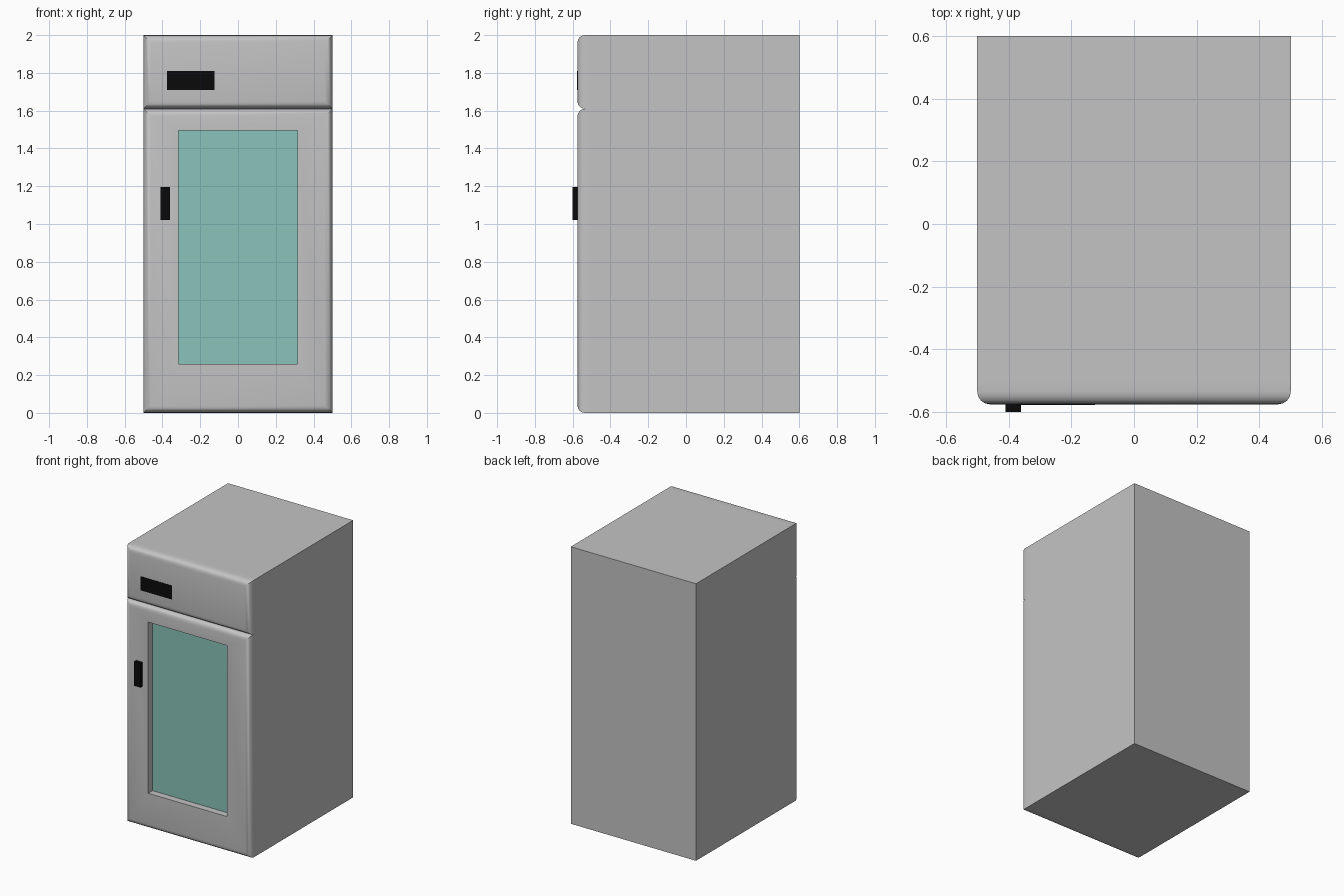
import bpy
import bmesh
from mathutils import Vector

if "Cube" in bpy.data.objects:
    bpy.data.objects.remove(bpy.data.objects["Cube"], do_unlink=True)


def material(name, rgb):
    mat = bpy.data.materials.new(name)
    mat.use_nodes = True
    mat.diffuse_color = (*rgb, 1)
    mat.node_tree.nodes["Principled BSDF"].inputs["Base Color"].default_value = (*rgb, 1)
    return mat


STEEL = material("brushed_grey", (0.55, 0.55, 0.55))
GLASS = material("teal_glass", (0.25, 0.55, 0.49))
BLACK = material("black_plastic", (0.003, 0.003, 0.003))

HALF_W, BACK, FRONT, SEAM_Y = 0.5, 0.6, -0.575, -0.5
SPLIT, TOP, ROUND = 1.61, 2.0, 0.04


def box_mesh(low, high):
    low, high = Vector(low), Vector(high)
    bm = bmesh.new()
    bmesh.ops.create_cube(bm, size=1)
    for v in bm.verts:
        v.co = (low + high) / 2 + v.co * (high - low)
    return bm


def round_front(bm, radius):
    edges = [e for e in bm.edges if all(v.co.y < FRONT + 0.001 for v in e.verts)]
    bmesh.ops.bevel(bm, geom=edges, offset=radius, segments=4, profile=0.5, affect='EDGES')


def finish(bm, name, *mats, smooth=False):
    bm.normal_update()
    mesh = bpy.data.meshes.new(name)
    bm.to_mesh(mesh)
    bm.free()
    for mat in mats:
        mesh.materials.append(mat)
    obj = bpy.data.objects.new(name, mesh)
    bpy.context.collection.objects.link(obj)
    if smooth:
        bpy.ops.object.select_all(action='DESELECT')
        obj.select_set(True)
        bpy.context.view_layer.objects.active = obj
        bpy.ops.object.shade_smooth_by_angle(angle=0.6)
    return obj


# Cabinet body
finish(box_mesh((-HALF_W, SEAM_Y, 0), (HALF_W, BACK, TOP)), "cabinet_body", STEEL)

# Control header with rounded front edges
header = box_mesh((-HALF_W, FRONT, SPLIT), (HALF_W, SEAM_Y, TOP))
round_front(header, ROUND)
finish(header, "control_header", STEEL, smooth=True)

# Door with rounded front edges and a recessed glass pane
door = box_mesh((-HALF_W, FRONT, 0), (HALF_W, SEAM_Y, SPLIT))
round_front(door, ROUND)
door.normal_update()
pane = max((f for f in door.faces if f.normal.y < -0.99), key=lambda f: f.calc_area())
bmesh.ops.inset_region(door, faces=[pane], thickness=0.1)
for v in pane.verts:
    v.co.x = 0.315 if v.co.x > 0 else -0.315
    v.co.z = 1.495 if v.co.z > SPLIT / 2 else 0.26
pane = bmesh.ops.extrude_discrete_faces(door, faces=[pane])["faces"][0]
for v in pane.verts:
    v.co.y += 0.05
pane.material_index = 1
finish(door, "door", STEEL, GLASS, smooth=True)

# Display plate and door handle
finish(box_mesh((-0.375, FRONT - 0.002, 1.71), (-0.125, FRONT + 0.003, 1.81)), "display", BLACK)
finish(box_mesh((-0.41, -0.6, 1.02), (-0.36, FRONT + 0.005, 1.195)), "door_handle", BLACK)
